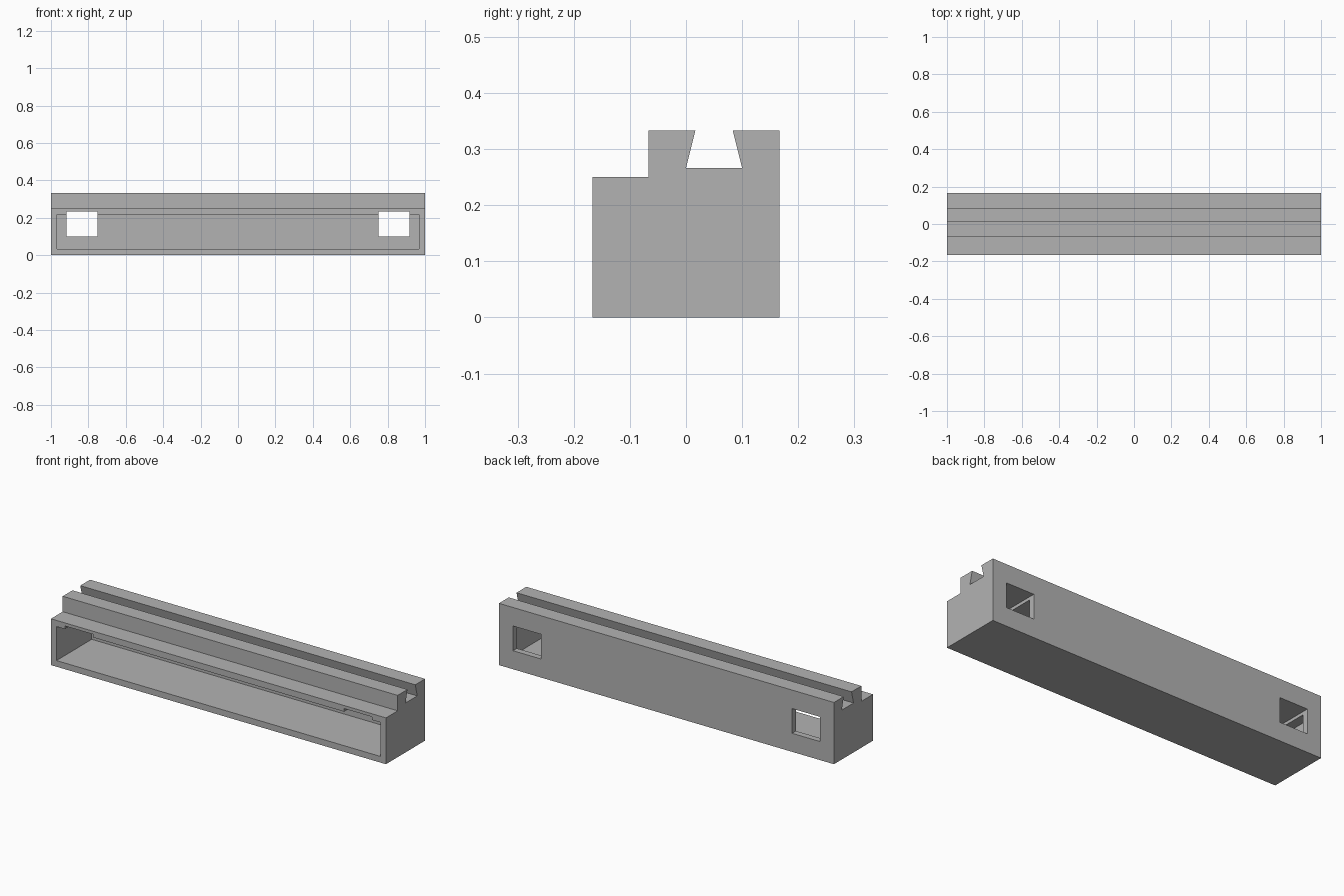
import bpy, bmesh
from mathutils import Vector

cube = bpy.data.objects.get("Cube")
if cube:
    bpy.data.objects.remove(cube, do_unlink=True)

grey = bpy.data.materials.new("plain grey")
grey.use_nodes = True
grey.diffuse_color = (0.45, 0.45, 0.45, 1)
grey.node_tree.nodes["Principled BSDF"].inputs["Base Color"].default_value = grey.diffuse_color


def extrude_profile(name, profile, x0, x1):
    """Extrude a closed (y, z) outline along x."""
    bm = bmesh.new()
    face = bm.faces.new([bm.verts.new((x0, y, z)) for y, z in profile])
    grown = bmesh.ops.extrude_face_region(bm, geom=[face])["geom"]
    moved = [v for v in grown if isinstance(v, bmesh.types.BMVert)]
    bmesh.ops.translate(bm, verts=moved, vec=Vector((x1 - x0, 0, 0)))
    bmesh.ops.recalc_face_normals(bm, faces=bm.faces)
    mesh = bpy.data.meshes.new(name)
    bm.to_mesh(mesh)
    bm.free()
    mesh.materials.append(grey)
    obj = bpy.data.objects.new(name, mesh)
    bpy.context.collection.objects.link(obj)
    return obj


def box_cutter(name, x0, x1, y0, y1, z0, z1):
    return extrude_profile(name, [(y0, z0), (y1, z0), (y1, z1), (y0, z1)], x0, x1)


def cut(target, cutter):
    mod = target.modifiers.new(cutter.name, "BOOLEAN")
    mod.operation = "DIFFERENCE"
    mod.solver = "EXACT"
    mod.object = cutter
    bpy.context.view_layer.objects.active = target
    bpy.ops.object.modifier_apply(modifier=mod.name)
    bpy.data.objects.remove(cutter, do_unlink=True)


# Beam with a front step and a dovetail groove along its top
half, wall, top, step = 1 / 6, 1 / 30, 1 / 3, 0.25
groove_floor = 0.2667
beam = extrude_profile("beam", [
    (-half, 0), (half, 0), (half, top), (0.0833, top),
    (0.1, groove_floor), (0, groove_floor), (0.0167, top),
    (-0.0667, top), (-0.0667, step), (-half, step)], -1, 1)

# Hollow open at the front, leaving an even wall all round
cut(beam, box_cutter("hollow", -1 + wall, 1 - wall, -0.3, half - wall, wall, step - wall))

# Square windows near both ends, which also notch the front lip
for side, x0 in (("left", 0.75), ("right", -0.9167)):
    cut(beam, box_cutter(side + "_window", x0, x0 + half, -0.3, 0.3, 0.1, 0.2333))
